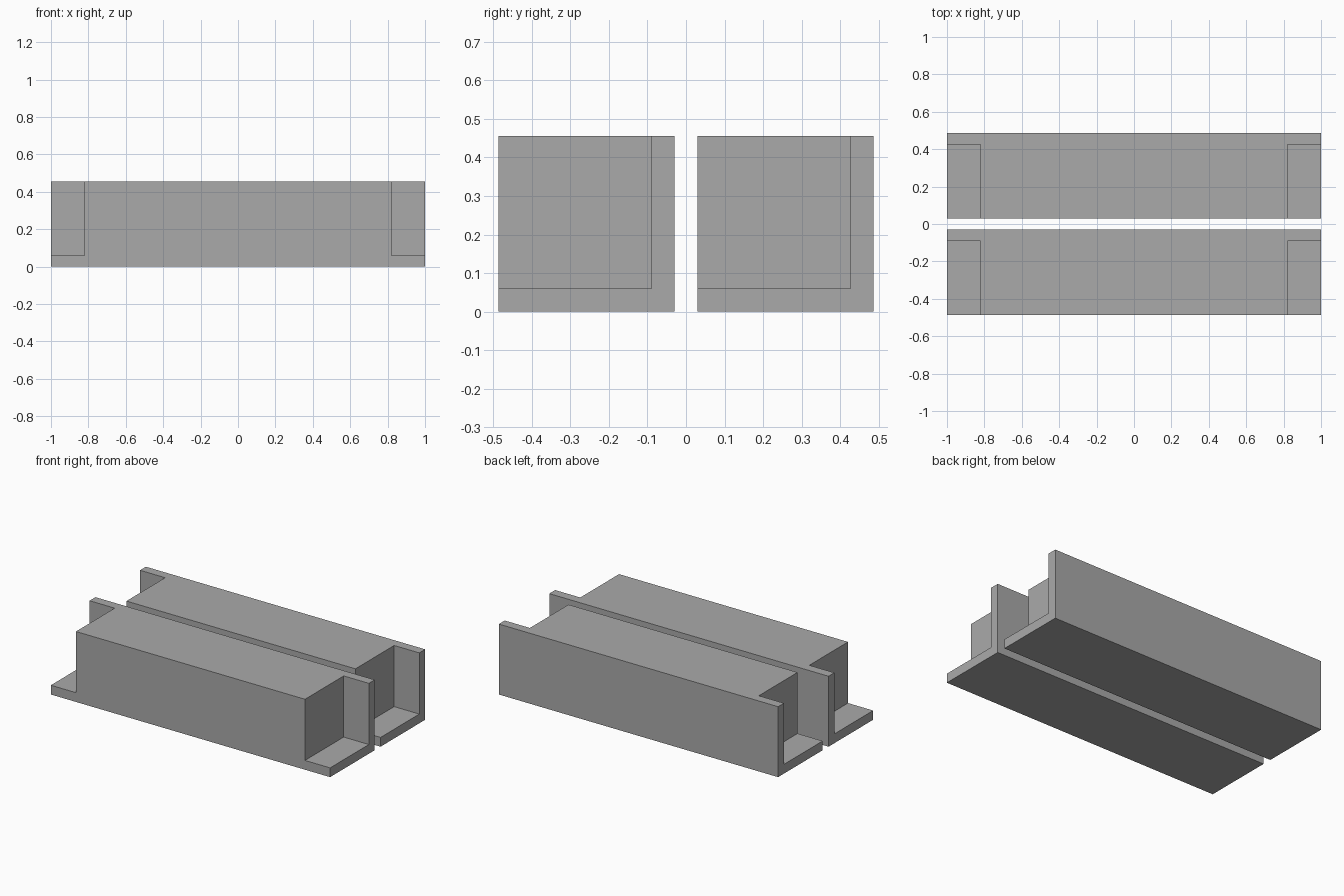
import bpy

if "Cube" in bpy.data.objects:
    bpy.data.objects.remove(bpy.data.objects["Cube"], do_unlink=True)

HALF_LENGTH = 1.0
CORE_HALF = 0.82    # half length of the solid middle
SIZE = 0.456        # depth and height of a beam
GAP = 0.06          # space between the beams
WALL = 0.06         # thickness of the base flange and back flange

grey = bpy.data.materials.new("plain grey")
grey.use_nodes = True
colour = (0.4, 0.4, 0.4, 1)
grey.diffuse_color = colour
grey.node_tree.nodes["Principled BSDF"].inputs["Base Color"].default_value = colour


def box(name, low, high):
    """Axis-aligned box between two corners."""
    centre = [(a + b) / 2 for a, b in zip(low, high)]
    bpy.ops.mesh.primitive_cube_add(size=1, location=centre)
    obj = bpy.context.object
    obj.name = obj.data.name = name
    obj.scale = [b - a for a, b in zip(low, high)]
    bpy.ops.object.transform_apply(location=True, rotation=False, scale=True)
    obj.data.materials.append(grey)
    return obj


def beam(name, front):
    """Square beam whose ends are notched down to an L of two flanges."""
    back = front + SIZE
    body = box(name, (-HALF_LENGTH, front, 0), (HALF_LENGTH, back, SIZE))
    for side in (-1, 1):
        ends = sorted((side * CORE_HALF, side * (HALF_LENGTH + 0.1)))
        cutter = box("end_notch_cutter", (ends[0], front - 0.1, WALL),
                     (ends[1], back - WALL, SIZE + 0.1))
        cutter.hide_render = True
        notch = body.modifiers.new("end notch", "BOOLEAN")
        notch.operation = "DIFFERENCE"
        notch.solver = "EXACT"
        notch.object = cutter
        bpy.context.view_layer.objects.active = body
        bpy.ops.object.modifier_apply(modifier=notch.name)
        bpy.data.objects.remove(cutter, do_unlink=True)


beam("front_beam", -GAP / 2 - SIZE)
beam("back_beam", GAP / 2)
